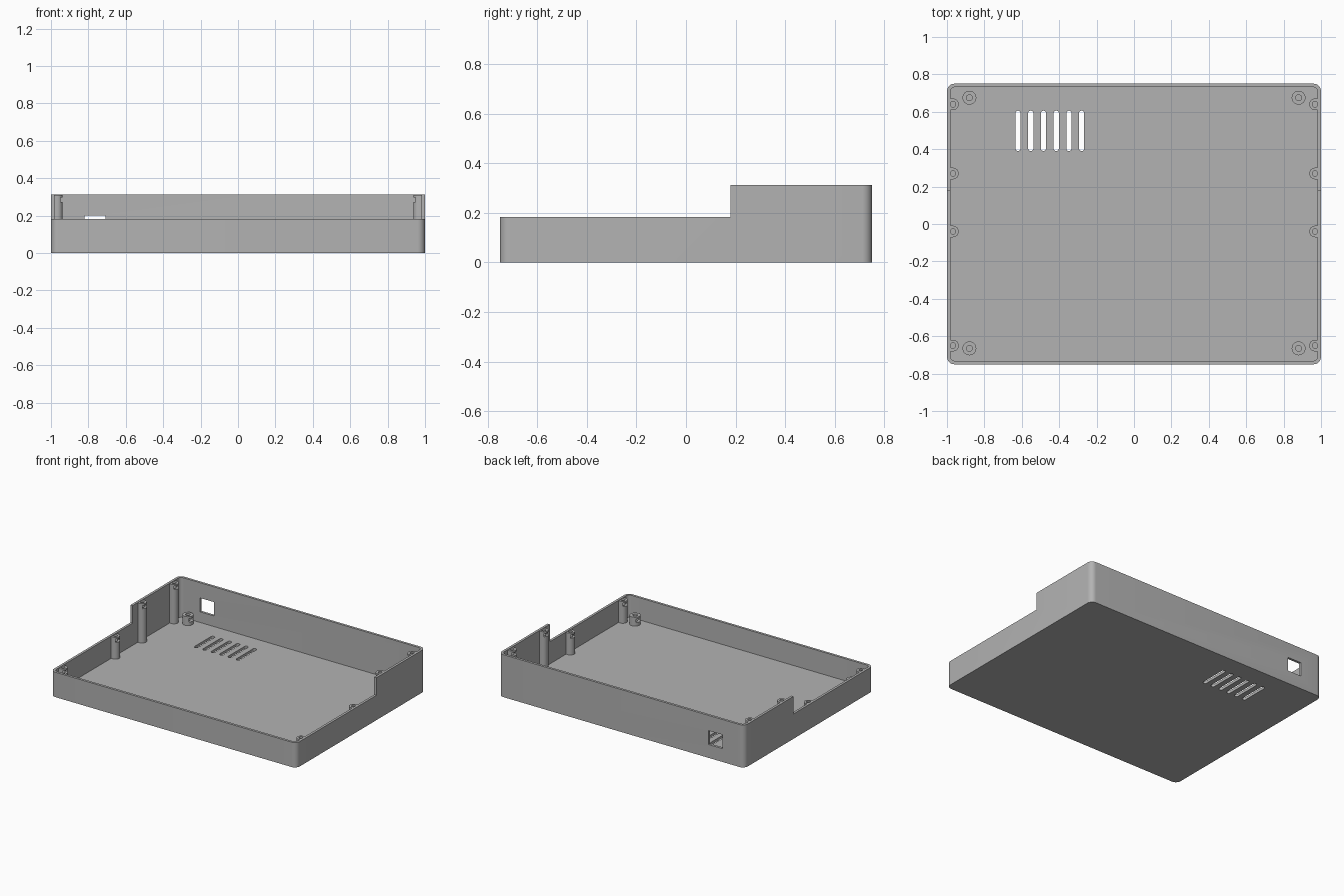
import bpy, bmesh, math

if "Cube" in bpy.data.objects:
    bpy.data.objects.remove(bpy.data.objects["Cube"])

WALL, FLOOR = 0.018, 0.02
LOW, HIGH = 0.183, 0.312
STEP_Y = 0.18

grey = bpy.data.materials.new("light grey plastic")
grey.use_nodes = True
grey.diffuse_color = (0.45, 0.45, 0.45, 1)
grey.node_tree.nodes["Principled BSDF"].inputs["Base Color"].default_value = grey.diffuse_color


def prism(name, outline, z0, z1):
    """Extrude a closed outline from z0 to z1."""
    bm = bmesh.new()
    base = bm.faces.new([bm.verts.new((x, y, z0)) for x, y in outline])
    top = bmesh.ops.extrude_face_region(bm, geom=[base])["geom"]
    for v in top:
        if isinstance(v, bmesh.types.BMVert):
            v.co.z = z1
    bmesh.ops.recalc_face_normals(bm, faces=bm.faces)
    mesh = bpy.data.meshes.new(name)
    bm.to_mesh(mesh)
    bm.free()
    mesh.materials.append(grey)
    obj = bpy.data.objects.new(name, mesh)
    bpy.context.collection.objects.link(obj)
    return obj


def rounded(cx, cy, hx, hy, r, steps=8):
    """Rounded rectangle outline with half sizes hx, hy."""
    pts = []
    for k, (sx, sy) in enumerate(((1, 1), (-1, 1), (-1, -1), (1, -1))):
        for i in range(steps + 1):
            a = (k + i / steps) * math.pi / 2
            p = (cx + sx * (hx - r) + r * math.cos(a), cy + sy * (hy - r) + r * math.sin(a))
            if not pts or math.dist(p, pts[-1]) > 1e-5:
                pts.append(p)
    if math.dist(pts[0], pts[-1]) < 1e-5:
        pts.pop()
    return pts


def box(cx, cy, hx, hy):
    return [(cx - hx, cy - hy), (cx + hx, cy - hy), (cx + hx, cy + hy), (cx - hx, cy + hy)]


def circle(cx, cy, r, n=24):
    return [(cx + r * math.cos(2 * math.pi * i / n), cy + r * math.sin(2 * math.pi * i / n)) for i in range(n)]


def carve(obj, cutters):
    """Subtract the cutters, bake the result and remove the cutters."""
    for c in cutters:
        m = obj.modifiers.new("cut", "BOOLEAN")
        m.operation, m.solver, m.object = "DIFFERENCE", "EXACT", c
    deps = bpy.context.evaluated_depsgraph_get()
    baked = bpy.data.meshes.new_from_object(obj.evaluated_get(deps))
    obj.modifiers.clear()
    obj.data = baked
    for c in cutters:
        bpy.data.objects.remove(c)
    bpy.ops.object.select_all(action="DESELECT")
    obj.select_set(True)
    bpy.context.view_layer.objects.active = obj
    bpy.ops.object.shade_smooth_by_angle(angle=math.radians(35))


# Stepped tray with cable window and vent slots
tray = prism("tray", rounded(0, 0, 1, 0.75, 0.04), 0, HIGH)
cuts = [
    prism("inside", rounded(0, 0, 1 - WALL, 0.75 - WALL, 0.025), FLOOR, 1),
    prism("front_step", box(0, STEP_Y - 1, 2, 1), LOW, 1),
    prism("window", box(-0.765, 0.75, 0.056, 0.1), 0.098, 0.2),
]
for i in range(6):
    cuts.append(prism("vent", rounded(-0.62 + 0.068 * i, 0.498, 0.014, 0.108, 0.014), -0.1, 0.1))
carve(tray, cuts)

# Wall posts and floor standoffs on both sides
for side, label in ((1, "left"), (-1, "right")):
    for n, y in enumerate((0.64, 0.27, -0.04, -0.65), 1):
        top = (HIGH if y > STEP_Y else LOW) - 0.003
        cx, r = side * 0.968, 0.031
        outline = [(side * 0.99, y - r)]
        for i in range(13):
            a = -math.pi / 2 + math.pi * i / 12
            outline.append((cx - side * r * math.cos(a), y + r * math.sin(a)))
        outline.append((side * 0.99, y + r))
        post = prism(f"{label}_wall_post_{n}", outline, FLOOR - 0.005, top)
        carve(post, [
            prism("screw_hole", circle(cx, y, 0.015), top - 0.08, 1),
            prism("nut_slot", box(side * 0.94, y, 0.022, 0.025), top - 0.037, top - 0.012),
        ])
    for end, y in (("back", 0.675), ("front", -0.665)):
        cx = side * 0.88
        standoff = prism(f"{label}_{end}_standoff", circle(cx, y, 0.037), FLOOR - 0.005, 0.085)
        carve(standoff, [
            prism("screw_hole", circle(cx, y, 0.016), FLOOR + 0.005, 1),
            prism("nut_slot", box(cx - side * 0.025, y, 0.035, 0.026), 0.045, 0.07),
        ])
